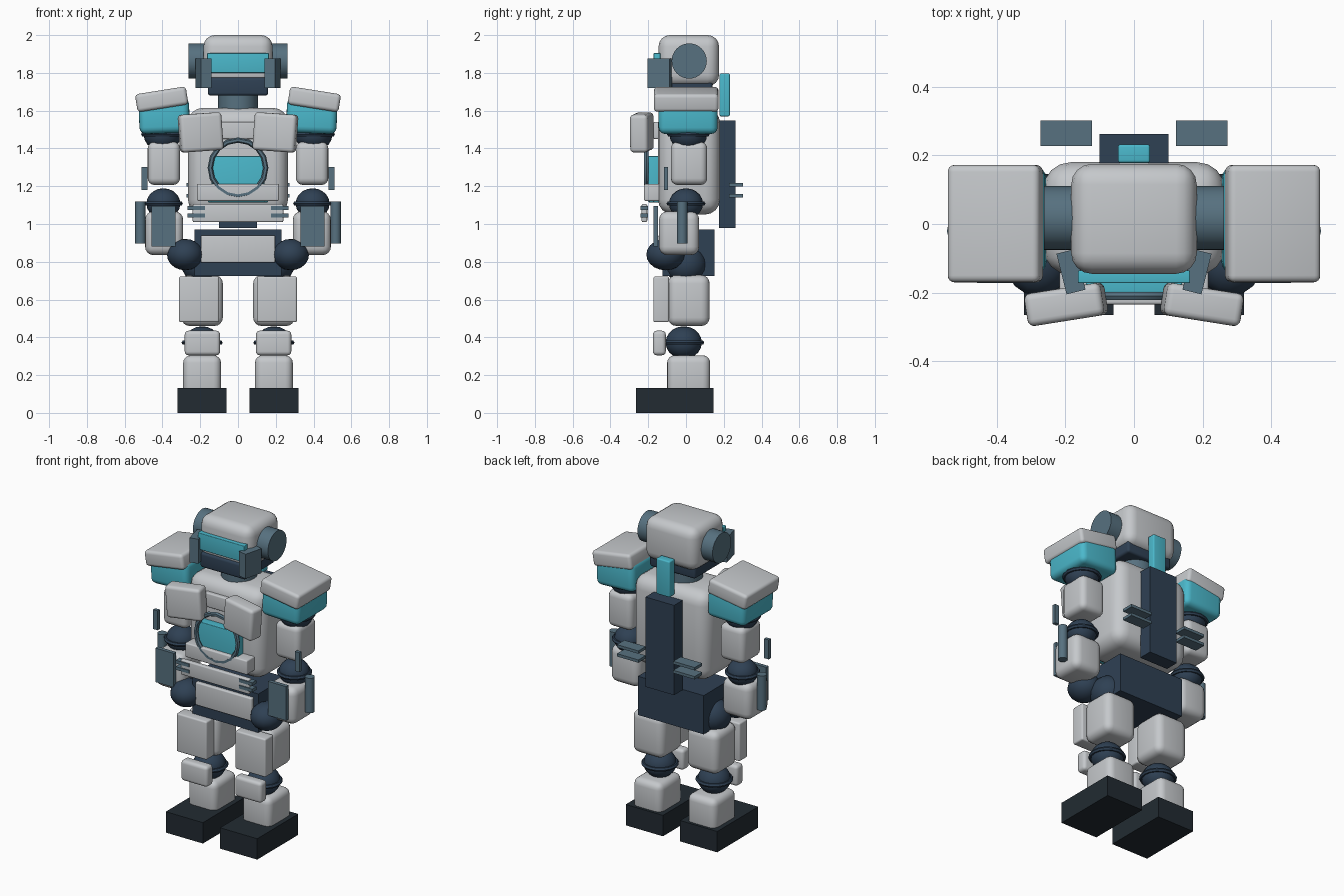
import bpy, bmesh, math
from mathutils import Matrix

if "Cube" in bpy.data.objects:
    bpy.data.objects.remove(bpy.data.objects["Cube"])


def material(name, rgb):
    m = bpy.data.materials.new(name)
    m.diffuse_color = (*rgb, 1)
    m.use_nodes = True
    m.node_tree.nodes["Principled BSDF"].inputs["Base Color"].default_value = m.diffuse_color
    return m


GREY = material("light grey armour", (0.56, 0.58, 0.60))
CYAN = material("cyan panel", (0.07, 0.48, 0.60))
NAVY = material("dark navy frame", (0.028, 0.052, 0.088))
SLATE = material("slate trim", (0.095, 0.165, 0.215))
BLACK = material("near black sole", (0.016, 0.024, 0.032))


def finish(obj, name, mat, smooth=True):
    obj.name = obj.data.name = name
    obj.data.materials.append(mat)
    if smooth:
        bpy.ops.object.select_all(action='DESELECT')
        obj.select_set(True)
        bpy.context.view_layer.objects.active = obj
        bpy.ops.object.shade_smooth_by_angle(angle=math.radians(35))
    return obj


def box(name, mat, x, y, z, bevel=0.0, ry=0, rz=0):
    """Box from (min, max) pairs, optional rounded edges and tilt in degrees."""
    lo_hi = (x, y, z)
    size = [abs(b - a) for a, b in lo_hi]
    mid = [(a + b) / 2 for a, b in lo_hi]
    me = bpy.data.meshes.new(name)
    bm = bmesh.new()
    bmesh.ops.create_cube(bm, size=1, matrix=Matrix.Diagonal((*size, 1)))
    if bevel:
        bmesh.ops.bevel(bm, geom=bm.edges[:], offset=bevel, segments=4,
                        profile=0.5, affect='EDGES', clamp_overlap=True)
    bm.to_mesh(me)
    bm.free()
    obj = bpy.data.objects.new(name, me)
    bpy.context.collection.objects.link(obj)
    obj.location = mid
    obj.rotation_euler = (0, math.radians(ry), math.radians(rz))
    return finish(obj, name, mat, bevel > 0)


def ball(name, mat, centre, radii):
    bpy.ops.mesh.primitive_uv_sphere_add(segments=16, ring_count=10, location=centre)
    obj = bpy.context.object
    obj.scale = radii
    return finish(obj, name, mat)


def cylinder(name, mat, centre, r, depth, rot=(0, 0, 0), sides=24):
    bpy.ops.mesh.primitive_cylinder_add(vertices=sides, radius=r, depth=depth,
                                        location=centre, rotation=rot)
    return finish(bpy.context.object, name, mat)


def ring(name, mat, centre, r, thick, rot=(0, 0, 0), sides=16):
    bpy.ops.mesh.primitive_torus_add(major_radius=r, minor_radius=thick,
                                     major_segments=sides, minor_segments=6,
                                     location=centre, rotation=rot)
    return finish(bpy.context.object, name, mat)


def joint(name, centre, r):
    ball(name, NAVY, centre, (r, r, r * 0.9))
    ring(name + "_ring", NAVY, centre, r, 0.013)


# Head
box("head", GREY, (-.183, .183), (-.145, .175), (1.73, 2.0), .06)
box("visor", CYAN, (-.163, .163), (-.172, -.135), (1.80, 1.905), .004)
box("jaw", NAVY, (-.16, .16), (-.155, .14), (1.68, 1.775), .015)
cylinder("ears", SLATE, (0, .017, 1.863), .093, .525, (0, math.pi / 2, 0), 32)
cylinder("neck", SLATE, (0, .01, 1.65), .105, .14)

# Torso and chest
box("torso", GREY, (-.265, .265), (-.148, .18), (1.05, 1.615), .08)
box("sternum_bar", GREY, (-.12, .12), (-.172, -.12), (1.45, 1.54), .008)
box("chest_panel", CYAN, (-.14, .14), (-.2, -.14), (1.115, 1.36), .004)
box("panel_footing", CYAN, (-.16, .16), (-.195, -.17), (1.115, 1.2), .004)
ring("chest_ring", SLATE, (0, -.21, 1.297), .147, .014, (math.pi / 2, 0, 0))
box("lower_chest_plate", GREY, (-.217, .217), (-.222, -.14), (1.122, 1.212), .008)
box("belly_plate", GREY, (-.24, .24), (-.235, -.205), (1.01, 1.105), .008)

# Pelvis
box("pelvis", NAVY, (-.23, .23), (-.125, .152), (.725, .97))
box("pelvis_plate", GREY, (-.197, .197), (-.148, -.11), (.795, .94), .008)

# Back
box("backpack", NAVY, (-.1, .1), (.175, .262), (.98, 1.548))
box("back_fin", CYAN, (-.047, .047), (.178, .232), (1.57, 1.797), .008)

# Mirrored parts
for side, s in (("left", -1), ("right", 1)):
    def n(part):
        return side + "_" + part

    def mx(a, b):
        return (s * a, s * b)

    # Head and chest side plates
    box(n("cheek_plate"), SLATE, mx(.155, .212), (-.2, -.078), (1.72, 1.875), rz=-s * 14)
    box(n("pectoral"), GREY, mx(.085, .311), (-.282, -.186), (1.385, 1.585), .02,
        ry=s * 4, rz=-s * 9)
    for i, z in enumerate((1.045, 1.085)):
        box(n(f"belly_vent_{i}"), SLATE, mx(.175, .268), (-.241, -.2), (z - .01, z + .01))
    for i, z in enumerate((1.15, 1.207)):
        box(n(f"back_vent_{i}"), SLATE, mx(.122, .272), (.228, .302), (z - .009, z + .009))

    # Arm
    box(n("shoulder_guard"), CYAN, mx(.257, .524), (-.145, .167), (1.48, 1.665), .035,
        ry=s * 2)
    box(n("shoulder_cap"), GREY, mx(.268, .54), (-.17, .172), (1.612, 1.708), .02, ry=s * 9)
    joint(n("shoulder_joint"), (s * .4, .012, 1.475), .1)
    box(n("upper_arm"), GREY, mx(.307, .478), (-.08, .112), (1.207, 1.435), .035)
    box(n("upper_arm_strip"), SLATE, mx(.48, .512), (-.117, -.095), (1.18, 1.303))
    joint(n("elbow"), (s * .395, 0, 1.108), .09)
    box(n("forearm"), GREY, mx(.29, .492), (-.143, .07), (.835, 1.067), .045)
    box(n("forearm_plate"), SLATE, mx(.33, .458), (-.172, -.148), (.88, 1.095))
    cylinder(n("forearm_rod"), SLATE, (s * .517, -.02, 1.008), .028, .22, sides=16)
    ball(n("hand"), NAVY, (s * .28, -.108, .838), (.096, .102, .083))

    # Leg
    ball(n("hip_joint"), NAVY, (s * .19, 0, .785), (.108, .11, .105))
    box(n("thigh"), GREY, mx(.08, .3), (-.095, .125), (.46, .73), .045)
    box(n("thigh_plate"), GREY, mx(.1, .312), (-.173, -.09), (.48, .722), .01)
    joint(n("knee"), (s * .19, -.012, .372), .096)
    box(n("knee_pad"), GREY, mx(.095, .282), (-.175, -.107), (.305, .435), .02)
    box(n("shin"), GREY, mx(.09, .29), (-.1, .128), (.09, .305), .04)
    box(n("foot"), BLACK, mx(.06, .32), (-.265, .145), (0, .132))
